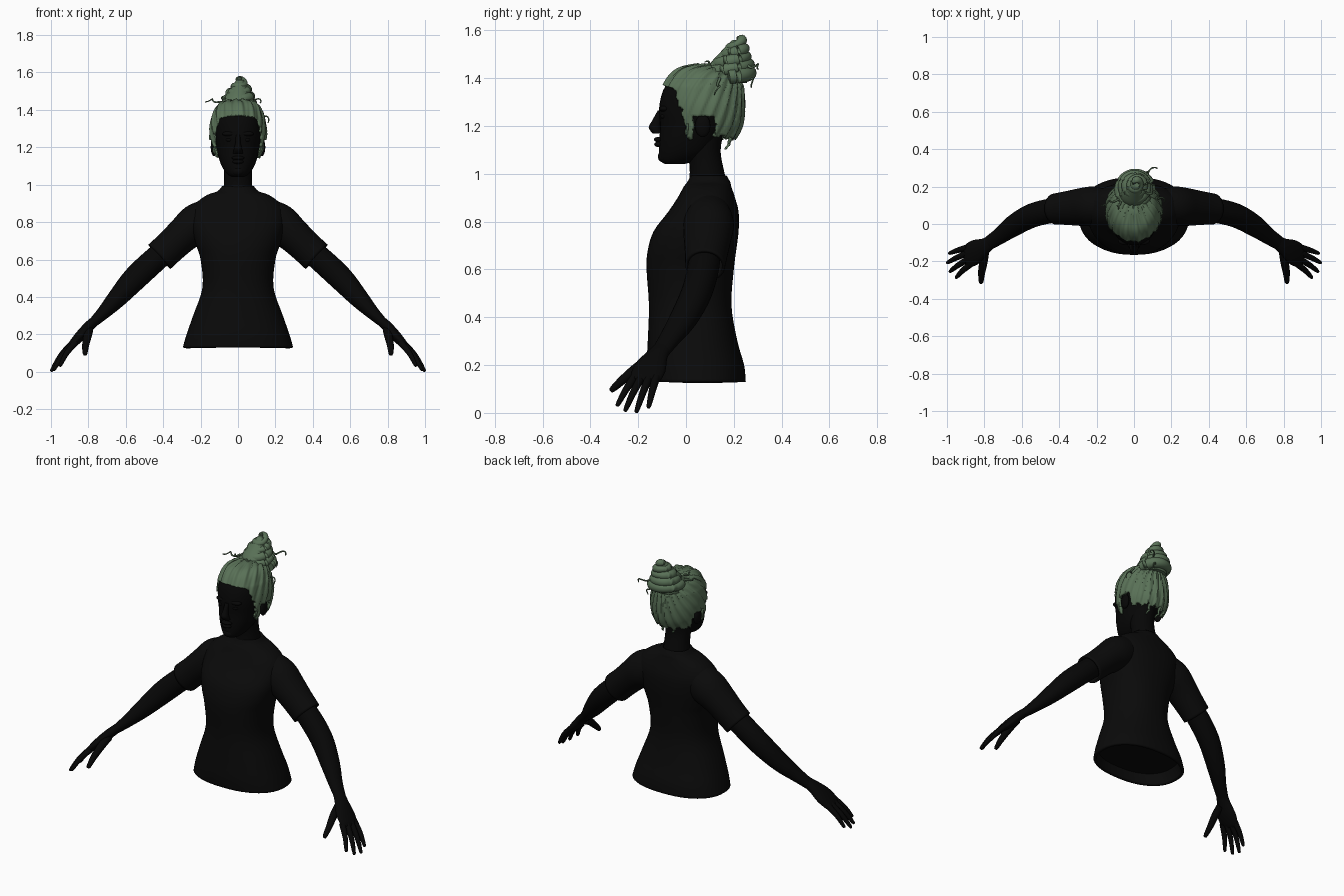
import bpy, bmesh, math
from mathutils import Vector

cube = bpy.data.objects.get("Cube")
if cube:
    bpy.data.objects.remove(cube)


def material(name, color):
    m = bpy.data.materials.new(name)
    m.use_nodes = True
    m.diffuse_color = (*color, 1)
    m.node_tree.nodes["Principled BSDF"].inputs["Base Color"].default_value = (*color, 1)
    return m


SKIN = material("black skin", (0.002, 0.002, 0.002))
SHIRT = material("black cloth", (0.003, 0.003, 0.003))
HAIR = material("sage green hair", (0.10, 0.165, 0.095))
parts = []


def finish(name, bm, mat, mirror=False, shell=0):
    bmesh.ops.recalc_face_normals(bm, faces=bm.faces)
    me = bpy.data.meshes.new(name)
    bm.to_mesh(me)
    bm.free()
    me.materials.append(mat)
    ob = bpy.data.objects.new(name, me)
    bpy.context.collection.objects.link(ob)
    if shell:
        mod = ob.modifiers.new("Thickness", "SOLIDIFY")
        mod.thickness, mod.offset = shell, -1
    if mirror:
        ob.modifiers.new("Mirror", "MIRROR")
    parts.append(ob)
    return ob


def smooth_path(rows, sub):
    """Catmull-Rom interpolation of rows of equal length."""
    rows = [Vector(r) for r in rows]
    out = []
    for i in range(len(rows) - 1):
        a, b, c, d = rows[max(i - 1, 0)], rows[i], rows[i + 1], rows[min(i + 2, len(rows) - 1)]
        for s in range(sub):
            t = s / sub
            out.append(b + (c - a) * (t / 2) + (2 * a - 5 * b + 4 * c - d) * (t * t / 2)
                       + (3 * b - a - 3 * c + d) * (t ** 3 / 2))
    return out + [rows[-1]]


def loft_mesh(rows, seg=24, sub=4, power=2, upright=False, cap=True):
    """Rows hold centre x, y, z, then the radius along y and the one across."""
    rows = smooth_path(rows, sub)
    pts = [Vector(r[:3]) for r in rows]
    bm = bmesh.new()
    rings = []
    for i, r in enumerate(rows):
        t = (pts[min(i + 1, len(pts) - 1)] - pts[max(i - 1, 0)]).normalized()
        if upright:
            t = Vector((0, 0, 1))
        side = Vector((0, 1, 0)) if abs(t.y) < 0.9 else Vector((0, 0, 1))
        side = (side - t * side.dot(t)).normalized()
        up = t.cross(side)
        ring = []
        for k in range(seg):
            a = math.tau * k / seg
            c, s = math.cos(a), math.sin(a)
            c, s = (math.copysign(abs(v) ** (2 / power), v) for v in (c, s))
            ring.append(bm.verts.new(pts[i] + side * c * max(r[3], 0.0005) + up * s * max(r[4], 0.0005)))
        rings.append(ring)
    for p, q in zip(rings, rings[1:]):
        for k in range(seg):
            bm.faces.new((p[k], p[k - 1], q[k - 1], q[k]))
    if cap:
        bm.faces.new(rings[0])
        bm.faces.new(rings[-1])
    return bm


def loft(name, rows, mat, mirror=False, shell=0, **kw):
    return finish(name, loft_mesh(rows, cap=not shell, **kw), mat, mirror, shell)


def levels(rows):
    """Height, front, back and half width to loft rows."""
    return [(0, (f + b) / 2, z, (b - f) / 2, w) for z, f, b, w in rows]


def ellipsoid(name, loc, size, mat, mirror=False):
    bm = bmesh.new()
    bmesh.ops.create_uvsphere(bm, u_segments=20, v_segments=12, radius=1)
    for v in bm.verts:
        v.co = Vector(loc) + v.co * Vector(size)
    return finish(name, bm, mat, mirror)


def tube(name, pts, r, mat, mirror=False, taper=0.5):
    """Round strand with a tapered, rounded tip."""
    n = len(pts) - 1
    rows = [(*p, *[r * (1 - (1 - taper) * i / n)] * 2) for i, p in enumerate(pts)]
    near = Vector(pts[-1]).lerp(Vector(pts[-2]), 0.08)
    rows[-1] = (*near, *[r * taper * 0.8] * 2)
    rows.append((*pts[-1], 0, 0))
    return loft(name, rows, mat, mirror, seg=10)


# Shirt body with open hem and collar
loft("shirt_body", levels([
    (.13, -.16, .25, .295), (.2, -.165, .243, .275), (.3, -.16, .215, .24),
    (.45, -.155, .19, .19), (.6, -.165, .2, .2), (.68, -.16, .21, .225),
    (.76, -.135, .22, .245), (.84, -.075, .22, .25), (.9, -.035, .205, .225),
    (.945, -.01, .19, .165), (.965, .005, .185, .11), (.992, .02, .17, .085)]),
    SHIRT, shell=.018, seg=48, power=2.3, upright=True)
loft("shirt_lining", levels([(.2, -.15, .23, .262), (.215, -.15, .228, .258)]),
     SHIRT, seg=48, power=2.3, upright=True)
loft("sleeve", [(.14, .095, .83, .09, .1), (.22, .095, .79, .105, .108), (.29, .09, .735, .1, .094),
                (.36, .085, .67, .09, .088), (.42, .08, .615, .083, .088)],
     SHIRT, mirror=True, shell=.012, seg=32)

# Arms, palms and fingers
loft("arm", [(.33, .08, .69, .06, .06), (.42, .075, .62, .066, .066), (.545, .045, .505, .064, .066),
             (.645, -.01, .395, .058, .052), (.72, -.065, .315, .045, .036), (.78, -.105, .258, .038, .025)],
     SKIN, mirror=True)
loft("palm", [(.765, -.095, .273, .036, .026), (.8, -.12, .24, .045, .028), (.845, -.148, .19, .066, .028),
              (.885, -.17, .148, .064, .021), (.9, -.178, .13, .05, .012)], SKIN, mirror=True)
fingers = {
    "index": ((.87, -.212, .155), (.952, -.288, .03)),
    "middle": ((.885, -.187, .148), (.985, -.255, .008)),
    "ring": ((.892, -.156, .145), (.999, -.208, .003)),
    "little": ((.888, -.125, .15), (.988, -.157, .022)),
}
for label, (base, tip) in fingers.items():
    a, b = Vector(base), Vector(tip)
    mid = a.lerp(b, .5) + Vector((.006, 0, .006))
    tube(label + "_finger", [a, mid, b], .018, SKIN, True, .65)
tube("thumb", [(.8, -.14, .225), (.805, -.2, .19), (.815, -.262, .14), (.818, -.315, .092)],
     .027, SKIN, True, .55)

# Neck and head
loft("neck", [(0, .095, .95, .08, .08), (0, .085, 1.03, .07, .074), (0, .075, 1.1, .07, .075),
              (0, .08, 1.19, .08, .08)], SKIN, upright=True)
loft("head", levels([
    (1.04, -.085, -.01, .03), (1.055, -.108, .04, .055), (1.09, -.113, .1, .082),
    (1.14, -.112, .135, .102), (1.2, -.108, .17, .116), (1.27, -.113, .2, .126),
    (1.35, -.095, .2, .125), (1.41, -.05, .17, .1), (1.44, 0, .12, .05)]),
    SKIN, seg=32, power=2.15, upright=True)
loft("nose", [(0, -.106, 1.265, .012, .012), (0, -.122, 1.225, .018, .014),
              (0, -.131, 1.193, .025, .022), (0, -.118, 1.168, .02, .026)], SKIN, upright=True)
ellipsoid("upper_lip", (0, -.113, 1.143), (.034, .022, .011), SKIN)
ellipsoid("lower_lip", (0, -.111, 1.123), (.03, .022, .012), SKIN)
ellipsoid("chin", (0, -.09, 1.072), (.035, .028, .026), SKIN)
ellipsoid("brow", (.045, -.09, 1.272), (.04, .022, .014), SKIN, True)
ellipsoid("eye", (.045, -.089, 1.24), (.021, .018, .012), SKIN, True)
ellipsoid("ear", (.128, .07, 1.2), (.018, .032, .047), SKIN, True)

# Swept-back hair, trimmed along the hairline and around the ears
bm = loft_mesh(levels([
    (1.13, -.08, .2, .115), (1.2, -.09, .235, .143), (1.28, -.1, .245, .152), (1.35, -.1, .24, .143),
    (1.38, -.09, .23, .133), (1.42, -.06, .2, .113), (1.445, -.02, .15, .08), (1.457, .05, .08, .02)]),
    seg=128, sub=8, upright=True)


def bare(p):
    hairline = -.05 * min(max((p.z - 1.2) / .15, 0), 1) + .005 * math.sin(p.z * 160)
    front = p.z < 1.372 - 1.5 * p.x ** 2 and p.y < hairline
    ear = p.z < 1.245 and .028 < p.y < .125
    nape = p.z < 1.15 + .008 * math.sin(p.x * 140)
    return front or ear or nape


bmesh.ops.delete(bm, geom=[f for f in bm.faces if bare(f.calc_center_median())], context="FACES")
bm.normal_update()
root = Vector((0, .18, 1.42))
axis = Vector((0, .5, .85)).normalized()
for v in bm.verts:  # locks that converge on the bun
    d = v.co - root
    phi = math.atan2(d.x, d.dot(axis.cross(Vector((1, 0, 0)))))
    wave = math.sin(19 * phi + 25 * d.length) + .5 * math.sin(43 * phi + 12 * d.length)
    out = Vector((v.co.x, v.co.y - .08, v.co.z - 1.28)).normalized()
    v.co += out * .004 * wave
finish("swept_hair", bm, HAIR, shell=.016)

# Coiled bun over a tapered core
loft("bun_core", [(0, .17, 1.38, .085, .085), (0, .18, 1.45, .085, .08), (.005, .2, 1.51, .055, .05),
                  (.012, .215, 1.56, .02, .02)], HAIR, upright=True)
coil = []
for i in range(61):
    t = i / 60
    a = t * 4.5 * math.tau
    R = .08 * (1 - t) ** .8 + .008
    r = .03 - .012 * t + .003 * math.sin(a * 1.7)
    coil.append((.015 * t + R * math.cos(a), .178 + .042 * t + R * math.sin(a),
                 1.405 + .155 * t + .008 * math.sin(a), r, r))
loft("bun_coil", coil, HAIR, seg=14, sub=3)


# Loose curls
def curl(name, start, end, turns, width, r=.006):
    a, b = Vector(start), Vector(end)
    pts = []
    for i in range(17):
        t = i / 16
        w = turns * math.tau * t
        pts.append(a.lerp(b, t) + Vector((math.sin(w), math.cos(w), math.sin(w + 1))) * width * t)
    tube(name, pts, r, HAIR)


curl("right_curl", (-.08, .13, 1.44), (-.17, .11, 1.455), 1.6, .012)
curl("back_curl", (.05, .25, 1.45), (.125, .315, 1.45), 1.6, .013)
curl("lower_back_curl", (.06, .24, 1.43), (.07, .285, 1.37), 1.5, .012)
curl("left_curl", (.12, .14, 1.4), (.16, .13, 1.34), 1.5, .012)
curl("crown_curl", (-.07, .12, 1.46), (-.09, .08, 1.465), 1.3, .008)
for s in (-1, 1):
    curl("sideburn_curl", (s * .128, .005, 1.21), (s * .113, .01, 1.14), 1.2, .006)
    curl("nape_curl", (s * .04, .2, 1.17), (s * .035, .165, 1.1), 1.3, .008, .009)

bpy.ops.object.select_all(action="DESELECT")
for ob in parts:
    ob.select_set(True)
bpy.context.view_layer.objects.active = parts[0]
bpy.ops.object.shade_smooth_by_angle(angle=math.radians(50))
